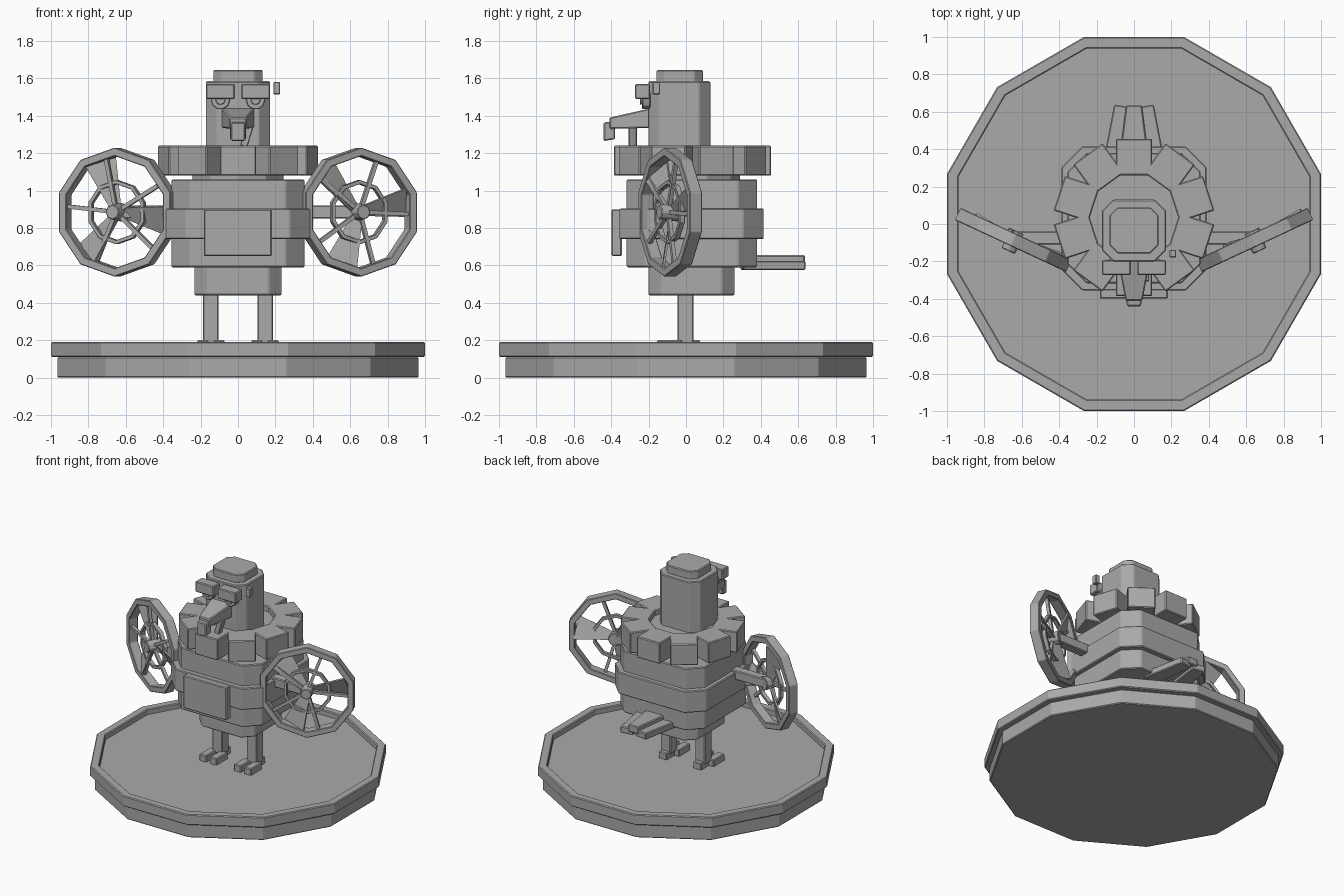
import bpy, bmesh, math
from mathutils import Vector, Matrix

cube = bpy.data.objects.get("Cube")
if cube:
    bpy.data.objects.remove(cube)

grey = bpy.data.materials.new("plain_grey")
grey.use_nodes = True
COLOUR = (0.4, 0.4, 0.4, 1)
grey.diffuse_color = COLOUR
grey.node_tree.nodes["Principled BSDF"].inputs["Base Color"].default_value = COLOUR


def finish(name, bm, bevel=0.006, matrix=None):
    """Turn a bmesh into a flat-shaded object with softened edges."""
    if matrix:
        bm.transform(matrix)
    bmesh.ops.recalc_face_normals(bm, faces=bm.faces)
    mesh = bpy.data.meshes.new(name)
    bm.to_mesh(mesh)
    bm.free()
    mesh.materials.append(grey)
    obj = bpy.data.objects.new(name, mesh)
    bpy.context.collection.objects.link(obj)
    if bevel:
        mod = obj.modifiers.new("edge", 'BEVEL')
        mod.width, mod.segments = bevel, 1
    return obj


def loft(name, low, high, bevel=0.006, matrix=None):
    """Solid between two matching polygons."""
    bm = bmesh.new()
    a = [bm.verts.new(p) for p in low]
    b = [bm.verts.new(p) for p in high]
    bm.faces.new(a)
    bm.faces.new(b)
    for i in range(len(a)):
        j = (i + 1) % len(a)
        bm.faces.new((a[i], a[j], b[j], b[i]))
    return finish(name, bm, bevel, matrix)


def box(name, x, y, z, bevel=0.006, matrix=None):
    base = [(x[0], y[0]), (x[1], y[0]), (x[1], y[1]), (x[0], y[1])]
    return loft(name, [(*p, z[0]) for p in base], [(*p, z[1]) for p in base], bevel, matrix)


def block(name, hx, y, z, cut):
    """Upright block with chamfered corners, centred on x = 0."""
    cy, hy = (y[0] + y[1]) / 2, (y[1] - y[0]) / 2
    pts = []
    for sx, sy in ((1, 1), (-1, 1), (-1, -1), (1, -1)):
        pair = [(sx * hx, cy + sy * (hy - cut)), (sx * (hx - cut), cy + sy * hy)]
        pts += pair if sx * sy > 0 else pair[::-1]
    return loft(name, [(*p, z[0]) for p in pts], [(*p, z[1]) for p in pts])


def wedge(name, back, front, matrix=None):
    """Tapered bar between two rectangles: (y, half width, z low, z high)."""
    def rect(y, w, z0, z1):
        return [(-w, y, z0), (w, y, z0), (w, y, z1), (-w, y, z1)]
    return loft(name, rect(*back), rect(*front), matrix=matrix)


def polygon(r, n, z, phase=0, cy=0):
    return [(r * math.cos(phase + i * math.tau / n), cy + r * math.sin(phase + i * math.tau / n), z)
            for i in range(n)]


def ring(name, n, inner, outer, z0, z1, phase=0, bevel=0.004, matrix=None):
    bm = bmesh.new()
    loops = [[bm.verts.new(p) for p in polygon(r, n, z, phase)]
             for r, z in ((inner, z0), (outer, z0), (outer, z1), (inner, z1))]
    for k in range(4):
        a, b = loops[k], loops[(k + 1) % 4]
        for i in range(n):
            j = (i + 1) % n
            bm.faces.new((a[i], a[j], b[j], b[i]))
    return finish(name, bm, bevel, matrix)


# Twelve-sided stand with a raised rim
step = math.radians(15)
loft("stand_base", polygon(1.0, 12, 0, step), polygon(1.0, 12, 0.11, step))
loft("stand_floor", polygon(0.99, 12, 0.1, step), polygon(0.99, 12, 0.15, step), 0)
ring("stand_rim", 12, 0.972, 1.035, 0.11, 0.19, step, 0.006)

# Legs and feet
for side, s in (("right", -1), ("left", 1)):
    cx = s * 0.145
    box(side + "_leg", (cx - 0.042, cx + 0.042), (-0.045, 0.04), (0.18, 0.45))
    for k in (-1, 1):
        tx = cx + k * 0.043
        box(side + "_toe", (tx - 0.03, tx + 0.03), (-0.155, -0.02), (0.145, 0.2))
    box(side + "_heel", (cx - 0.035, cx + 0.035), (-0.03, 0.075), (0.145, 0.2))

# Stacked body
block("hips", 0.233, (-0.2, 0.26), (0.44, 0.6), 0.07)
block("torso", 0.355, (-0.317, 0.38), (0.59, 1.06), 0.1)
block("belt", 0.387, (-0.355, 0.415), (0.74, 0.905), 0.11)
box("chest_plate", (-0.183, 0.181), (-0.398, -0.343), (0.65, 0.9))

# Collar of ten blocks around a ten-sided core
loft("collar_core", polygon(0.255, 10, 1.05, step * 1.2, 0.035),
     polygon(0.255, 10, 1.2, step * 1.2, 0.035))
for i in range(10):
    turn = Matrix.Translation((0, 0.035, 0)) @ Matrix.Rotation(i * math.tau / 10, 4, 'Z')
    box("collar_block", (-0.097, 0.097), (-0.42, -0.225), (1.08, 1.24), matrix=turn)

# Head, cap, brows and eyes
block("head", 0.172, (-0.2, 0.13), (1.15, 1.585), 0.06)
block("cap", 0.132, (-0.158, 0.09), (1.58, 1.645), 0.045)
for side, s in (("right", -1), ("left", 1)):
    cx = s * 0.094
    box(side + "_brow", (cx - 0.077, cx + 0.077), (-0.272, -0.193), (1.49, 1.57))
    stand = Matrix.Translation((cx, -0.19, 1.485)) @ Matrix.Rotation(math.pi / 2, 4, 'X')
    loft(side + "_eye", polygon(0.052, 10, 0), polygon(0.052, 10, 0.045), 0.004, stand)
    loft(side + "_pupil", polygon(0.027, 8, 0.04), polygon(0.027, 8, 0.055), 0.003, stand)
box("side_knob", (0.19, 0.225), (-0.178, -0.14), (1.515, 1.58), 0.003)

# Hooked beak with a hanging wattle
wedge("beak", (-0.19, 0.087, 1.335, 1.44), (-0.41, 0.045, 1.33, 1.39))
wedge("beak_tip", (-0.38, 0.042, 1.275, 1.37), (-0.44, 0.038, 1.265, 1.365))
hang = Matrix.Translation((0.045, -0.285, 1.285)) @ Matrix.Rotation(0.3, 4, 'Y')
box("wattle", (-0.02, 0.02), (-0.022, 0.022), (-0.05, 0.06), 0.004, hang)

# Tail feathers
wedge("tail_middle", (0.3, 0.085, 0.6, 0.655), (0.635, 0.042, 0.6, 0.655))
for s in (-1, 1):
    fan_out = Matrix.Translation((s * 0.11, 0.3, 0)) @ Matrix.Rotation(s * 0.16, 4, 'Z')
    wedge("tail_side", (0, 0.06, 0.575, 0.625), (0.335, 0.05, 0.575, 0.625), fan_out)

# Caged fans: built flat, stood up to face forward, then turned outward
for side, s in (("right", -1), ("left", 1)):
    place = (Matrix.Translation((s * 0.645, -0.085, 0.885))
             @ Matrix.Rotation(s * math.radians(25), 4, 'Z')
             @ Matrix.Rotation(math.pi / 2, 4, 'X'))
    ring(side + "_fan_rim", 10, 0.3, 0.345, -0.036, 0.036, math.pi / 2, matrix=place)
    ring(side + "_fan_inner_ring", 10, 0.15, 0.172, -0.012, 0.018, math.pi / 2, 0.002, place)
    loft(side + "_fan_hub", polygon(0.052, 8, -0.05), polygon(0.04, 8, 0.065), 0.004, place)
    for i in range(5):
        spin = place @ Matrix.Rotation(math.radians(s * 20 + 50 + i * 72), 4, 'Z')
        box(side + "_fan_spoke", (0.03, 0.31), (-0.011, 0.011), (0.0, 0.022), 0, spin)
    for i in range(3):
        spin = (place @ Matrix.Rotation(math.radians(s * 10 + i * 120), 4, 'Z')
                @ Matrix.Rotation(math.radians(25), 4, 'X'))
        blade = [(0.03, -0.03), (0.285, -0.085), (0.285, 0.085), (0.03, 0.03)]
        loft(side + "_fan_blade", [(*p, -0.014) for p in blade],
             [(*p, -0.002) for p in blade], 0, spin)
    # Arm joining the fan to the body
    ends = [(s * 0.34, -0.09), (s * 0.64, -0.07)]
    box(side + "_fan_arm", sorted((ends[0][0], ends[1][0])), (-0.11, -0.04), (0.85, 0.92))
